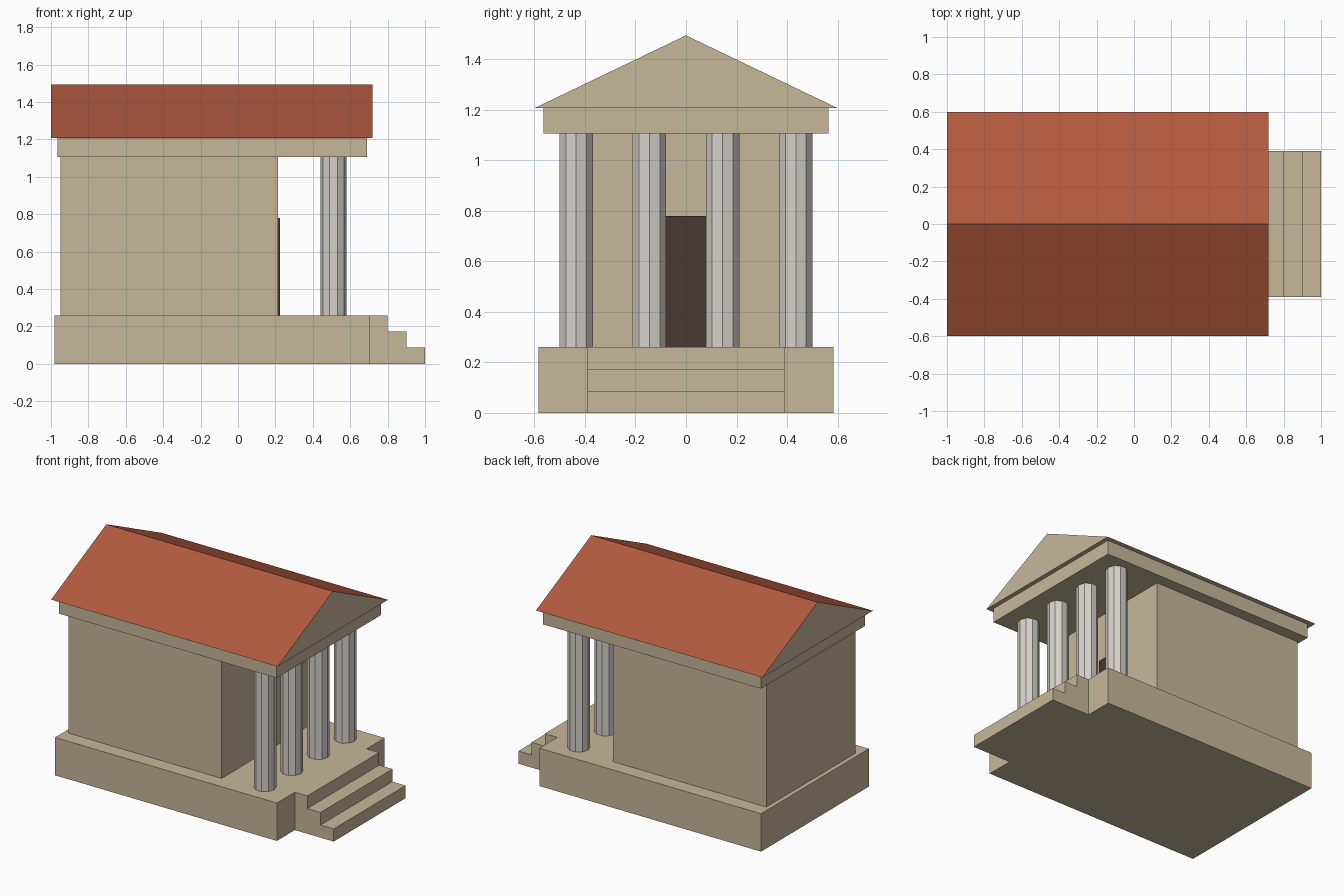
import bpy
import bmesh
from mathutils import Matrix, Vector

if "Cube" in bpy.data.objects:
    bpy.data.objects.remove(bpy.data.objects["Cube"], do_unlink=True)


def material(name, rgb):
    mat = bpy.data.materials.new(name)
    mat.use_nodes = True
    mat.diffuse_color = (*rgb, 1)
    mat.node_tree.nodes["Principled BSDF"].inputs["Base Color"].default_value = (*rgb, 1)
    return mat


stone = material("sandstone", (0.57, 0.475, 0.32))
tile = material("roof_tile", (0.44, 0.102, 0.048))
marble = material("pale_marble", (0.67, 0.645, 0.6))
wood = material("dark_wood", (0.062, 0.04, 0.033))


def finish(name, bm, *mats):
    bmesh.ops.recalc_face_normals(bm, faces=bm.faces)
    mesh = bpy.data.meshes.new(name)
    bm.to_mesh(mesh)
    bm.free()
    for mat in mats:
        mesh.materials.append(mat)
    obj = bpy.data.objects.new(name, mesh)
    bpy.context.collection.objects.link(obj)
    return obj


def box(name, x0, x1, half_y, z0, z1, mat):
    """Box spanning x0..x1 and z0..z1, centred on y = 0."""
    bm = bmesh.new()
    size = Matrix.Diagonal((x1 - x0, 2 * half_y, z1 - z0, 1))
    place = Matrix.Translation(((x0 + x1) / 2, 0, (z0 + z1) / 2))
    bmesh.ops.create_cube(bm, size=1, matrix=place @ size)
    return finish(name, bm, mat)


def prism(name, outline, sweep, *mats):
    """Closed outline of 3D points swept along a vector."""
    bm = bmesh.new()
    face = bm.faces.new([bm.verts.new(p) for p in outline])
    swept = bmesh.ops.extrude_face_region(bm, geom=[face], use_keep_orig=True)
    moved = [v for v in swept["geom"] if isinstance(v, bmesh.types.BMVert)]
    bmesh.ops.translate(bm, verts=moved, vec=Vector(sweep))
    return finish(name, bm, *mats)


FLOOR, BEAM, EAVES, RIDGE = 0.26, 1.107, 1.207, 1.495

# Podium, inner chamber, door and beam
box("podium", -0.98, 0.705, 0.585, 0, FLOOR, stone)
box("chamber", -0.95, 0.215, 0.485, FLOOR, BEAM, stone)
box("door", 0.215, 0.224, 0.08, FLOOR, 0.78, wood)
box("entablature", -0.965, 0.69, 0.565, BEAM, EAVES, stone)

# Stairs: stepped profile swept across the entrance
profile = [(0.705, 0)]
for i in range(3):
    x, rise = 1 - 0.1 * i, FLOOR / 3
    profile += [(x, rise * i), (x, rise * (i + 1))]
profile.append((0.705, FLOOR))
prism("stairs", [(x, -0.39, z) for x, z in profile], (0, 0.78, 0), stone)

# Gabled roof: tiled slopes, stone gables and underside
gable = [(-1, -0.6, EAVES), (-1, 0.6, EAVES), (-1, 0, RIDGE)]
roof = prism("roof", gable, (1.72, 0, 0), stone, tile)
for poly in roof.data.polygons:
    poly.material_index = int(poly.normal.z > 0.3)

# Row of ten-sided columns
for i in range(4):
    bm = bmesh.new()
    place = Matrix.Translation((0.51, -0.435 + 0.29 * i, (FLOOR + BEAM) / 2))
    bmesh.ops.create_cone(bm, cap_ends=True, segments=10, radius1=0.07, radius2=0.07,
                          depth=BEAM - FLOOR,
                          matrix=place @ Matrix.Rotation(1.5707963, 4, "Z"))
    finish(f"column_{i + 1}", bm, marble)
